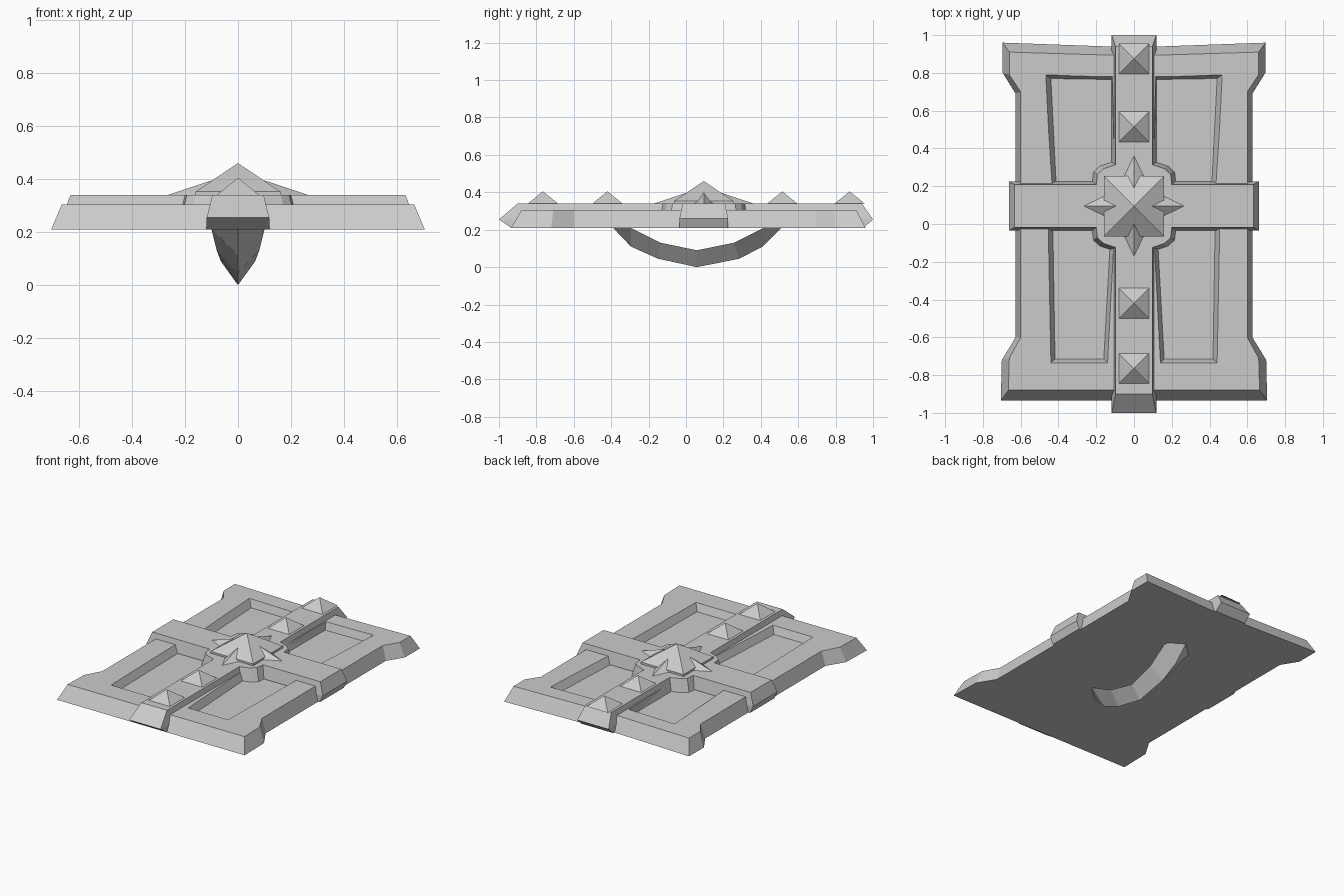
import bpy
import bmesh

cube = bpy.data.objects.get("Cube")
if cube:
    bpy.data.objects.remove(cube)

stone = bpy.data.materials.new("plain grey")
stone.use_nodes = True
grey = (0.6, 0.6, 0.6, 1)
stone.diffuse_color = grey
stone.node_tree.nodes["Principled BSDF"].inputs["Base Color"].default_value = grey

BOTTOM, PLATE, BAR = 0.21, 0.305, 0.34
CY = 0.095


def loft(name, rings):
    """Skin closed rings of 3D points; a one-point ring makes a tip."""
    bm = bmesh.new()
    rows = [[bm.verts.new(p) for p in ring] for ring in rings]
    for low, high in zip(rows, rows[1:]):
        n = len(low)
        for i in range(n):
            j = (i + 1) % n
            if len(high) == 1:
                bm.faces.new((low[i], low[j], high[0]))
            else:
                bm.faces.new((low[i], low[j], high[j], high[i]))
    for row in (rows[0], rows[-1]):
        if len(row) > 2:
            bm.faces.new(row)
    bmesh.ops.recalc_face_normals(bm, faces=bm.faces)
    mesh = bpy.data.meshes.new(name)
    bm.to_mesh(mesh)
    bm.free()
    mesh.materials.append(stone)
    obj = bpy.data.objects.new(name, mesh)
    bpy.context.collection.objects.link(obj)
    return obj


def at(points, z):
    return [(x, y, z) for x, y in points]


def mirrored(half):
    """Close a right-hand outline with its reflection in x."""
    return half + [(-x, y) for x, y in reversed(half) if x > 0]


def rect(x0, x1, y0, y1):
    return [(x0, y0), (x1, y0), (x1, y1), (x0, y1)]


# Flared plate with bevelled rim
outer = mirrored([(0.705, -0.935), (0.7, -0.72), (0.627, -0.6), (0.627, 0.69),
                  (0.695, 0.8), (0.695, 0.96), (0, 0.935)])
inner = mirrored([(0.665, -0.88), (0.66, -0.71), (0.6, -0.6), (0.6, 0.7),
                  (0.66, 0.79), (0.66, 0.91), (0, 0.89)])
plate = loft("plate", [at(outer, BOTTOM), at(inner, PLATE)])

# Four sunken panels, cut with tapered blocks
back_top = [(0.1, 0.15), (0.43, 0.15), (0.467, 0.79), (0.115, 0.78)]
back_floor = [(0.11, 0.17), (0.41, 0.17), (0.44, 0.77), (0.12, 0.765)]
front_top = [(0.14, -0.735), (0.44, -0.735), (0.455, 0.03), (0.1, 0.03)]
front_floor = [(0.16, -0.715), (0.418, -0.715), (0.43, 0.01), (0.12, 0.01)]
for top, floor in ((back_top, back_floor), (front_top, front_floor)):
    for side in (1, -1):
        rings = [[(side * x, y) for x, y in ring] for ring in (floor, top)]
        # Carry the slope on past the surface for a clean cut
        above = [(2 * t[0] - f[0], 2 * t[1] - f[1]) for f, t in zip(*rings)]
        cutter = loft("panel_cutter", [at(rings[0], PLATE - 0.05), at(above, PLATE + 0.05)])
        cutter.hide_render = True
        cut = plate.modifiers.new("panel", 'BOOLEAN')
        cut.operation, cut.solver, cut.object = 'DIFFERENCE', 'EXACT', cutter
        bpy.context.view_layer.objects.active = plate
        bpy.ops.object.modifier_apply(modifier=cut.name)
        bpy.data.objects.remove(cutter)

# Raised cross with chamfered ends
loft("long_bar", [at(rect(-0.12, 0.12, -0.935, 0.95), BOTTOM),
                  at(rect(-0.118, 0.118, -1, 1), 0.255),
                  at(rect(-0.097, 0.097, -0.9, 0.94), BAR)])
loft("cross_bar", [at(rect(-0.64, 0.64, -0.035, 0.225), BOTTOM),
                   at(rect(-0.663, 0.663, -0.035, 0.225), 0.26),
                   at(rect(-0.632, 0.632, -0.018, 0.208), BAR)])

# Rounded central hub
corner = [(0.222, 0.12), (0.215, 0.18), (0.18, 0.212), (0.11, 0.235)]
half = [(x, -y) for x, y in reversed(corner)] + corner
hub = mirrored(half)
loft("hub", [at([(x, CY + y) for x, y in hub], PLATE - 0.05),
             at([(x * 0.9, CY + y * 0.93) for x, y in hub], BAR)])

# Studs along the long bar
for y in (-0.765, -0.42, 0.515, 0.875):
    loft("stud", [at(rect(-0.08, 0.08, y - 0.08, y + 0.08), BAR), [(0, y, 0.405)]])

# Central boss and its four star points
square = rect(-0.16, 0.16, CY - 0.16, CY + 0.16)
loft("boss", [at(square, BAR), at(square, 0.353), [(0, CY, 0.46)]])
for dx, dy in ((1, 0), (0, 1), (-1, 0), (0, -1)):
    def turn(u, v, z):
        return (u * dx - v * dy, CY + u * dy + v * dx, z)
    loft("star_point", [[turn(0.09, -0.085, BAR), turn(0.09, 0.085, BAR), turn(0.09, 0, 0.398)],
                        [turn(0.265, 0, BAR)]])

# Curved grip with a ridged underside: (ridge y, ridge z, inner y, inner z, half width)
grip = [(-0.39, 0.21, -0.33, 0.215, 0.1), (-0.295, 0.11, -0.295, 0.21, 0.1),
        (-0.15, 0.045, -0.135, 0.13, 0.08), (0.058, 0, 0.058, 0.09, 0.065),
        (0.285, 0.045, 0.255, 0.13, 0.08), (0.41, 0.11, 0.415, 0.21, 0.1),
        (0.51, 0.21, 0.45, 0.215, 0.1)]
loft("grip", [[(0, ry, rz), (w, iy, iz), (-w, iy, iz)] for ry, rz, iy, iz, w in grip])
